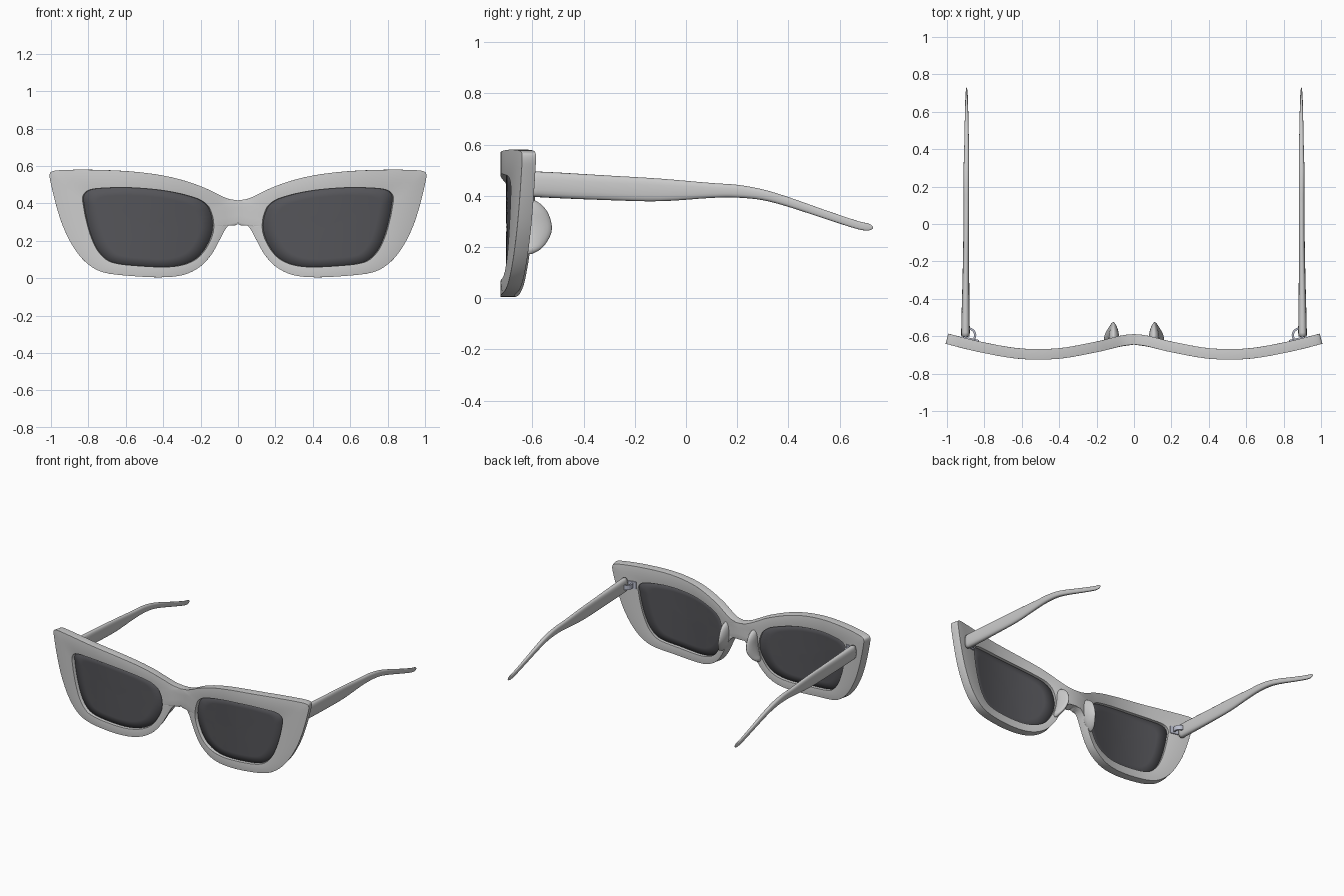
import bpy, bmesh, math

if "Cube" in bpy.data.objects:
    bpy.data.objects.remove(bpy.data.objects["Cube"])


def spline(pts, n):
    """Catmull-Rom through tuples of any size, n samples per span."""
    out = []
    for i in range(len(pts) - 1):
        a, b, c, d = pts[max(i - 1, 0)], pts[i], pts[i + 1], pts[min(i + 2, len(pts) - 1)]
        for k in range(n):
            t = k / n
            out.append(tuple(0.5 * (2 * q + (r - p) * t + (2 * p - 5 * q + 4 * r - s) * t * t
                                    + (3 * q - p - 3 * r + s) * t ** 3)
                             for p, q, r, s in zip(a, b, c, d)))
    return out + [tuple(pts[-1])]


WRAP = spline([(-.657,), (-.617,), (-.657,), (-.692,), (-.694,), (-.662,), (-.613,), (-.55,)], 20)


def wrap_y(x):
    """Depth of the frame's middle surface at a given x (knots every 0.2)."""
    f = (x / 0.2 + 1) * 20
    i = min(int(f), len(WRAP) - 2)
    return WRAP[i][0] + (WRAP[i + 1][0] - WRAP[i][0]) * (f - i)


def loft(name, rings, caps=True, mat=None):
    """Skin closed rings of points; mirrored across x."""
    bm = bmesh.new()
    vs = [[bm.verts.new(p) for p in r] for r in rings]
    n = len(rings[0])
    for a, b in zip(vs, vs[1:]):
        for i in range(n):
            j = (i + 1) % n
            bm.faces.new((a[i], a[j], b[j], b[i]))
    if caps:
        bm.faces.new(vs[0][::-1])
        bm.faces.new(vs[-1])
    bmesh.ops.recalc_face_normals(bm, faces=bm.faces)
    me = bpy.data.meshes.new(name)
    bm.to_mesh(me)
    bm.free()
    me.shade_smooth()
    ob = bpy.data.objects.new(name, me)
    bpy.context.collection.objects.link(ob)
    if mat:
        me.materials.append(mat)
    m = ob.modifiers.new("mirror", 'MIRROR')
    m.use_clip = True
    m.merge_threshold = 0.0005
    return ob


def thicken(ob, t):
    s = ob.modifiers.new("solid", 'SOLIDIFY')
    s.thickness, s.offset = t, 0


def material(name, col):
    m = bpy.data.materials.new(name)
    m.diffuse_color = (*col, 1)
    m.use_nodes = True
    m.node_tree.nodes["Principled BSDF"].inputs["Base Color"].default_value = m.diffuse_color
    return m


dark = material("dark_lens", (.09, .09, .1))
steel = material("hinge_metal", (.5, .52, .62))

# Half frame outline: outer x, z and matching lens-opening x, z
PAIRS = [(0, .415, .15, .355), (.06, .425, .165, .385), (.13, .457, .2, .415), (.2, .49, .25, .435),
         (.32, .53, .34, .458), (.45, .557, .45, .475), (.6, .573, .6, .485), (.78, .58, .73, .481),
         (.92, .579, .785, .473), (.985, .572, .812, .458), (1, .55, .825, .43), (.99, .49, .82, .385),
         (.96, .37, .808, .32), (.92, .255, .785, .235), (.86, .145, .75, .155), (.79, .07, .7, .1),
         (.71, .03, .64, .078), (.58, .013, .54, .067), (.42, .005, .4, .06), (.3, .017, .305, .07),
         (.21, .06, .235, .098), (.15, .125, .19, .14), (.105, .205, .155, .2), (.075, .26, .141, .24),
         (.045, .291, .137, .265), (0, .298, .136, .285)]
edge = spline(PAIRS, 4) + [(0, .337, .138, .31), (0, .376, .143, .334)]

# Frame front: curved sheet, thickened with rounded edges
rings = []
for t in (0, .5, 1):
    ring = []
    for ox, oz, ix, iz in edge:
        x, z = max(0, ox + (ix - ox) * t), oz + (iz - oz) * t
        ring.append((x, wrap_y(x), z))
    rings.append(ring)
frame = loft("frame_front", rings, caps=False)
thicken(frame, .056)
bev = frame.modifiers.new("round", 'BEVEL')
bev.width, bev.segments, bev.limit_method = .02, 4, 'ANGLE'
bev.angle_limit = math.radians(40)

# Lenses: concentric rings following the same wrap
rings = []
for s in (1.025, .8, .6, .4, .2, .03):
    ring = []
    for _, _, ix, iz in edge:
        x, z = .48 + (ix - .48) * s, .275 + (iz - .275) * s
        ring.append((x, wrap_y(x), z))
    rings.append(ring)
lens = loft("lenses", rings, caps=False, mat=dark)
bm = bmesh.new()
bm.from_mesh(lens.data)
n = len(edge)
bm.verts.ensure_lookup_table()
bm.faces.new([bm.verts[i] for i in range(len(bm.verts) - n, len(bm.verts))])
bmesh.ops.recalc_face_normals(bm, faces=bm.faces)
bm.to_mesh(lens.data)
bm.free()
lens.data.shade_smooth()
thicken(lens, .01)

# Temple arms: y, x, z, half width, half height
ARM = [(-.588, .901, .445, .018, .042), (-.58, .901, .445, .023, .05), (-.3, .899, .431, .018, .048),
       (-.1, .897, .423, .016, .044), (.1, .896, .421, .015, .029), (.2, .896, .418, .015, .025),
       (.3, .896, .404, .015, .021), (.4, .895, .376, .013, .019), (.55, .895, .325, .01, .017),
       (.67, .895, .286, .007, .016), (.715, .895, .278, .004, .013), (.73, .895, .277, .001, .003)]
rings = []
for y, x, z, w, h in spline(ARM, 4):
    ring = []
    for k in range(20):
        a = math.tau * k / 20
        c, s = math.cos(a), math.sin(a)
        ring.append((x + w * math.copysign(abs(c) ** .75, c), y,
                     z + h * math.copysign(abs(s) ** .75, s)))
    rings.append(ring)
loft("temple_arms", rings)

# Nose pads: z, x, depth, half width
PAD = [(.172, .147, .012, .006), (.19, .14, .045, .02), (.22, .125, .072, .026), (.26, .113, .09, .029),
       (.3, .108, .088, .029), (.34, .108, .072, .027), (.37, .108, .045, .02), (.388, .108, .012, .006)]
rings = []
for z, x, d, w in spline(PAD, 3):
    ring = []
    for k in range(20):
        a = math.tau * k / 20
        c, s = math.cos(a), math.sin(a)
        y = d * s if s > 0 else .012 * s
        ring.append((x + w * math.copysign(abs(c) ** 1.4, c), -.615 + y, z))
    rings.append(ring)
loft("nose_pads", rings)

# Hinges: curved strap from the frame's back to the arm's inside
rings = []
for k in range(9):
    a = math.radians(80 + 130 * k / 8)
    c, s = math.cos(a), math.sin(a)
    rings.append([(.885 + r * c, -.595 + r * s, z)
                  for r, z in ((.03, .43), (.042, .43), (.042, .462), (.03, .462))])
strap = loft("hinge_straps", rings, mat=steel)
strap.data.shade_flat()

# Hinge plates set on the back of the frame
rings = [[(x, wrap_y(x) + d, z) for d, z in ((.02, .42), (.036, .42), (.036, .472), (.02, .472))]
         for x in (.83, .86, .89, .915)]
plate = loft("hinge_plates", rings, mat=steel)
plate.data.shade_flat()

# Hinge barrels between frame and arm
rings = [[(.892 + .012 * math.cos(math.tau * k / 12), -.592 + .012 * math.sin(math.tau * k / 12), z)
          for k in range(12)] for z in (.42, .472)]
loft("hinge_barrels", rings, mat=steel).data.shade_flat()
